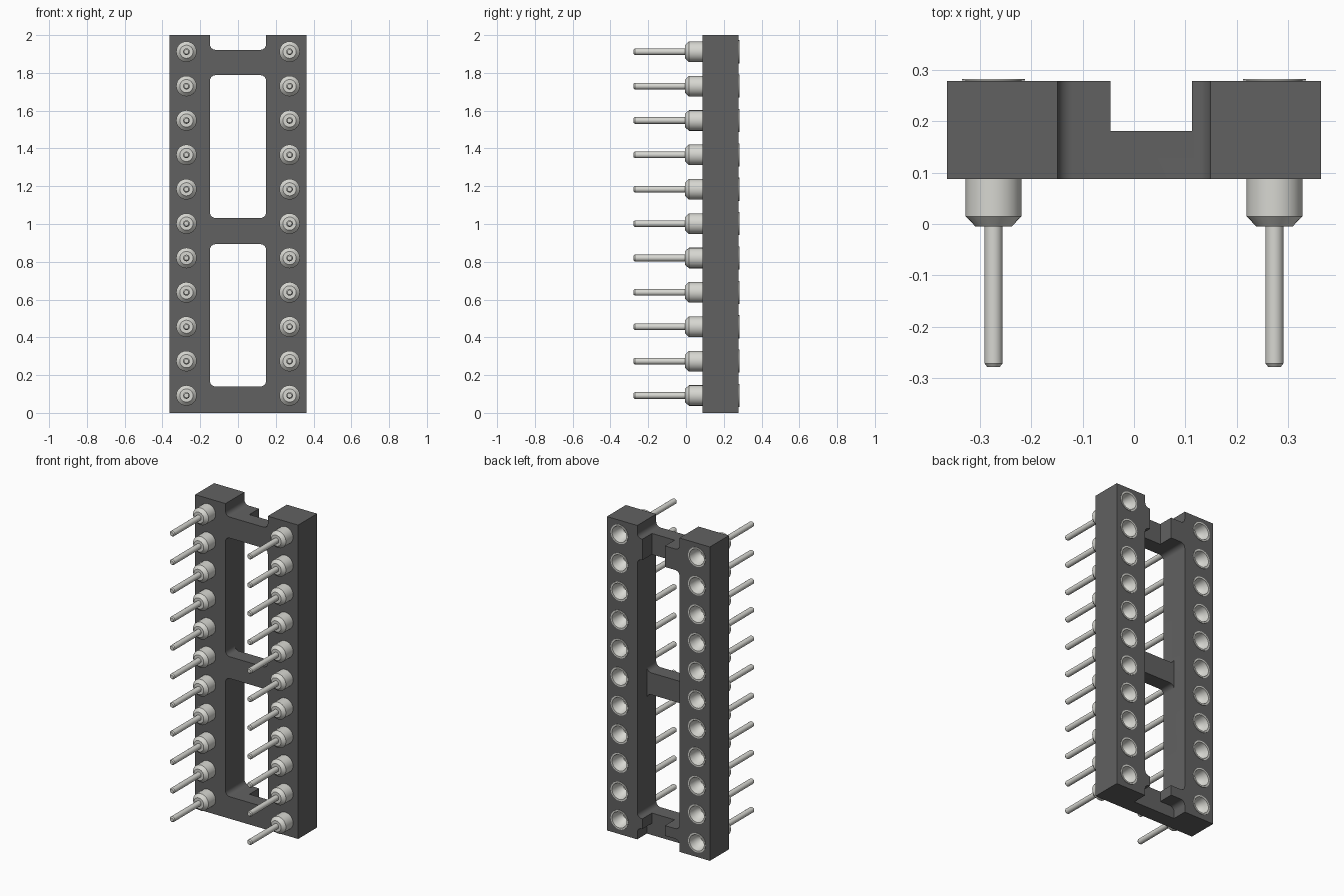
import bpy, bmesh, math
from mathutils import Matrix, Vector

if "Cube" in bpy.data.objects:
    bpy.data.objects.remove(bpy.data.objects["Cube"])

Y0, Y1, STEP = 0.087, 0.278, 0.181      # housing underside, top face, recess level
PIN_X, PIN_Z0, PITCH, ROWS = 0.273, 0.092, 0.182, 11
pin_spots = [(sx * PIN_X, PIN_Z0 + i * PITCH) for sx in (-1, 1) for i in range(ROWS)]


def material(name, color):
    m = bpy.data.materials.new(name)
    m.diffuse_color = (*color, 1)
    m.use_nodes = True
    m.node_tree.nodes["Principled BSDF"].inputs["Base Color"].default_value = m.diffuse_color
    return m


def new_object(name, bm):
    bmesh.ops.recalc_face_normals(bm, faces=bm.faces)
    me = bpy.data.meshes.new(name)
    bm.to_mesh(me)
    bm.free()
    ob = bpy.data.objects.new(name, me)
    bpy.context.collection.objects.link(ob)
    return ob


def box(name, x, y, z, radius=0):
    """Box from (min, max) ranges, optionally rounding the edges along y."""
    bm = bmesh.new()
    bmesh.ops.create_cube(bm, size=1)
    for v in bm.verts:
        v.co = Vector([(r[0] + r[1]) / 2 + c * (r[1] - r[0]) for r, c in zip((x, y, z), v.co)])
    if radius:
        edges = [e for e in bm.edges
                 if abs(e.verts[0].co.y - e.verts[1].co.y) > 1e-4]
        bmesh.ops.bevel(bm, geom=edges, offset=radius, segments=6, profile=0.5, affect='EDGES')
    return new_object(name, bm)


def smooth(ob):
    bpy.ops.object.select_all(action='DESELECT')
    ob.select_set(True)
    bpy.context.view_layer.objects.active = ob
    bpy.ops.object.shade_smooth_by_angle(angle=math.radians(32))


def cut(ob, cutter):
    bpy.context.view_layer.objects.active = ob
    mod = ob.modifiers.new("cut", 'BOOLEAN')
    mod.operation, mod.solver, mod.object = 'DIFFERENCE', 'EXACT', cutter
    bpy.ops.object.modifier_apply(modifier=mod.name)
    bpy.data.objects.remove(cutter)


# Housing block
housing = box("housing", (-0.363, 0.363), (Y0, Y1), (0, 2))

# Two windows and the open notch at the top end
for z in ((0.14, 0.893), (1.032, 1.788), (1.922, 2.2)):
    cut(housing, box("window_cutter", (-0.149, 0.149), (0, 0.4), z, 0.03))

# Lengthwise channel, lowered middle bar and lowered bottom edge
cut(housing, box("channel_cutter", (-0.046, 0.113), (STEP, 0.4), (-0.1, 2.1)))
cut(housing, box("middle_bar_cutter", (-0.149, 0.149), (STEP, 0.4), (0.85, 1.08)))
cut(housing, box("bottom_edge_cutter", (-0.149, 0.149), (STEP, 0.4), (-0.1, 0.075), 0.03))

# Holes for the sockets
bm = bmesh.new()
turn = Matrix.Rotation(math.pi / 2, 4, 'X')
for x, z in pin_spots:
    bmesh.ops.create_cone(bm, cap_ends=True, segments=24, radius1=0.054, radius2=0.054,
                          depth=0.5, matrix=Matrix.Translation((x, 0.2, z)) @ turn)
cut(housing, new_object("hole_cutter", bm))
housing.data.materials.append(material("dark_plastic", (0.12, 0.12, 0.12)))
smooth(housing)

# Turned pin: solid tail, collar, rim and hollow funnel, as (radius, y)
profile = [(0, -0.278), (0.012, -0.278), (0.0175, -0.271), (0.0175, -0.005),
           (0.035, -0.005), (0.0545, 0.015), (0.0545, 0.2785), (0.061, 0.2785),
           (0.061, 0.282), (0.051, 0.282), (0.046, 0.255), (0.036, 0.228),
           (0.02, 0.21), (0.02, 0.11), (0, 0.11)]
bm = bmesh.new()
verts = [bm.verts.new((r, y, 0)) for r, y in profile]
edges = [bm.edges.new(p) for p in zip(verts, verts[1:])]
bmesh.ops.spin(bm, geom=verts + edges, cent=(0, 0, 0), axis=(0, 1, 0),
               angle=2 * math.pi, steps=24)
bmesh.ops.remove_doubles(bm, verts=bm.verts, dist=1e-5)
pin = new_object("socket_pin", bm)
pin.data.materials.append(material("pin_metal", (0.68, 0.68, 0.64)))
smooth(pin)

# Two rows of pins
for i, (x, z) in enumerate(pin_spots):
    ob = pin if i == 0 else pin.copy()
    if i:
        bpy.context.collection.objects.link(ob)
    ob.location = (x, 0, z)
